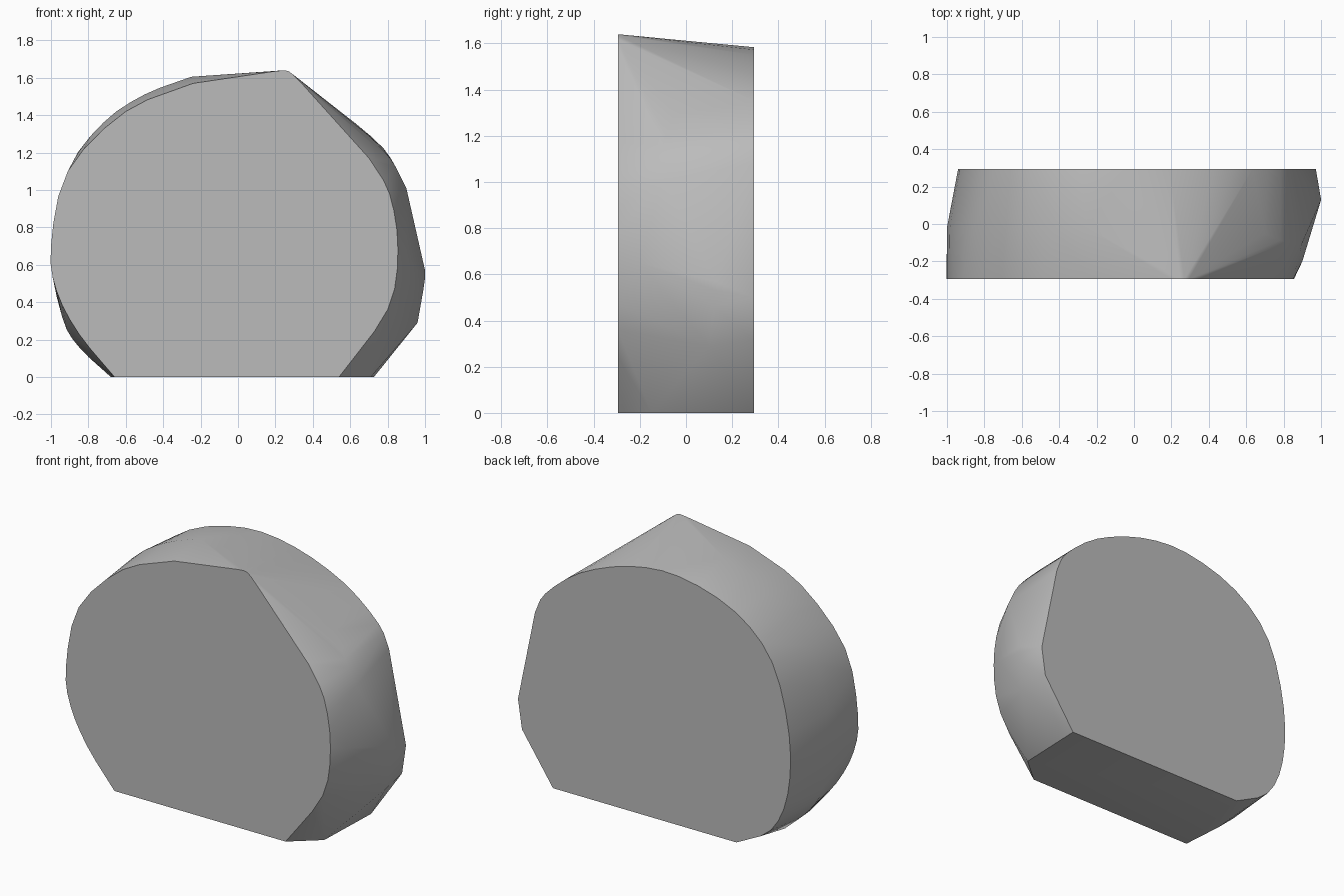
import bpy
import bmesh
from math import radians
from mathutils import Vector

# Remove the default cube only
default_cube = bpy.data.objects.get("Cube")
if default_cube:
    bpy.data.objects.remove(default_cube, do_unlink=True)

FRONT, BACK = -.295, .295


def smooth_run(points, steps=3):
    """Pass a soft curve through a run of control points."""
    points = [Vector(point) for point in points]
    padded = [points[0] * 2 - points[1]] + points + [points[-1] * 2 - points[-2]]
    result = []
    for before, start, end, after in zip(padded, padded[1:], padded[2:], padded[3:]):
        for step in range(steps):
            t = step / steps
            slope_in = (end - before) / 2
            slope_out = (after - start) / 2
            blend = t * t * (3 - 2 * t)
            pull_in = t * (1 - t) * (1 - t)
            pull_out = t * t * (t - 1)
            result.append(start.lerp(end, blend) + slope_in * pull_in + slope_out * pull_out)
    result.append(points[-1])
    return result


def outline(depth, *runs):
    """Place smoothed (x, z) runs on a plane of constant depth."""
    return [Vector((point.x, depth, max(point.y, 0)))
            for run in runs for point in smooth_run(run)]


def make_material(name, colour):
    material = bpy.data.materials.new(name)
    material.use_nodes = True
    material.diffuse_color = colour
    shader = next(node for node in material.node_tree.nodes if node.type == "BSDF_PRINCIPLED")
    shader.inputs["Base Color"].default_value = colour
    shader.inputs["Roughness"].default_value = .8
    return material


# Front face: round left side, blunt peak, round right side
front_face = outline(
    FRONT,
    [(-.66, 0), (-.85, .23), (-.97, .46), (-1, .7), (-.91, 1.1), (-.6, 1.42), (-.24, 1.57)],
    [(.2, 1.635), (.27, 1.635), (.34, 1.57)],
    [(.7, 1.17), (.81, .98), (.855, .68), (.8, .36), (.54, 0)],
)

# Back face: round crown with two straight cuts on the right
back_face = outline(
    BACK,
    [(-.56, 0), (-.8, .14), (-.92, .4), (-.93, .78), (-.81, 1.21), (-.55, 1.46),
     (-.16, 1.578), (.19, 1.55), (.54, 1.413), (.78, 1.22), (.853, 1.08)],
    [(.972, .5), (.944, .315)],
    [(.73, 0), (.72, 0)],
)

# Bulge around the left side and crown
left_bulge = outline(
    -.02,
    [(-.68, 0), (-.85, .16), (-.94, .32), (-1, .68), (-.91, 1.1), (-.72, 1.36),
     (-.5, 1.51), (-.25, 1.605)],
)

# Worn ridge on the right side
right_ridge = smooth_run([(.7, -.05, 1.29), (.82, -.1, 1.16), (.9, -.1, 1.01)])
right_ridge += smooth_run([(.99, .12, .61), (1, .13, .53), (.96, .1, .29)])
right_ridge += [Vector(point) for point in
                [(.9, -.2, .65), (.71, -.15, 0)]]

# Wrap all the outlines in one solid
mesh = bpy.data.meshes.new("stone_slab")
bm = bmesh.new()
for point in front_face + back_face + left_bulge + right_ridge:
    bm.verts.new(point)
bmesh.ops.remove_doubles(bm, verts=bm.verts, dist=.004)
hull = bmesh.ops.convex_hull(bm, input=bm.verts)
unused = {item for item in hull["geom_interior"] + hull["geom_unused"]
          if isinstance(item, bmesh.types.BMVert)}
bmesh.ops.delete(bm, geom=list(unused), context="VERTS")

# Merge the flat front, back and underside into single faces
bmesh.ops.dissolve_limit(bm, angle_limit=radians(1), verts=bm.verts, edges=bm.edges)
bmesh.ops.recalc_face_normals(bm, faces=bm.faces)
bm.to_mesh(mesh)
bm.free()

stone_slab = bpy.data.objects.new("stone_slab", mesh)
bpy.context.collection.objects.link(stone_slab)
mesh.materials.append(make_material("plain grey", (.5, .5, .5, 1)))

# Soft sides with crisp rims
bpy.ops.object.select_all(action="DESELECT")
stone_slab.select_set(True)
bpy.context.view_layer.objects.active = stone_slab
bpy.ops.object.shade_smooth_by_angle(angle=radians(40))
